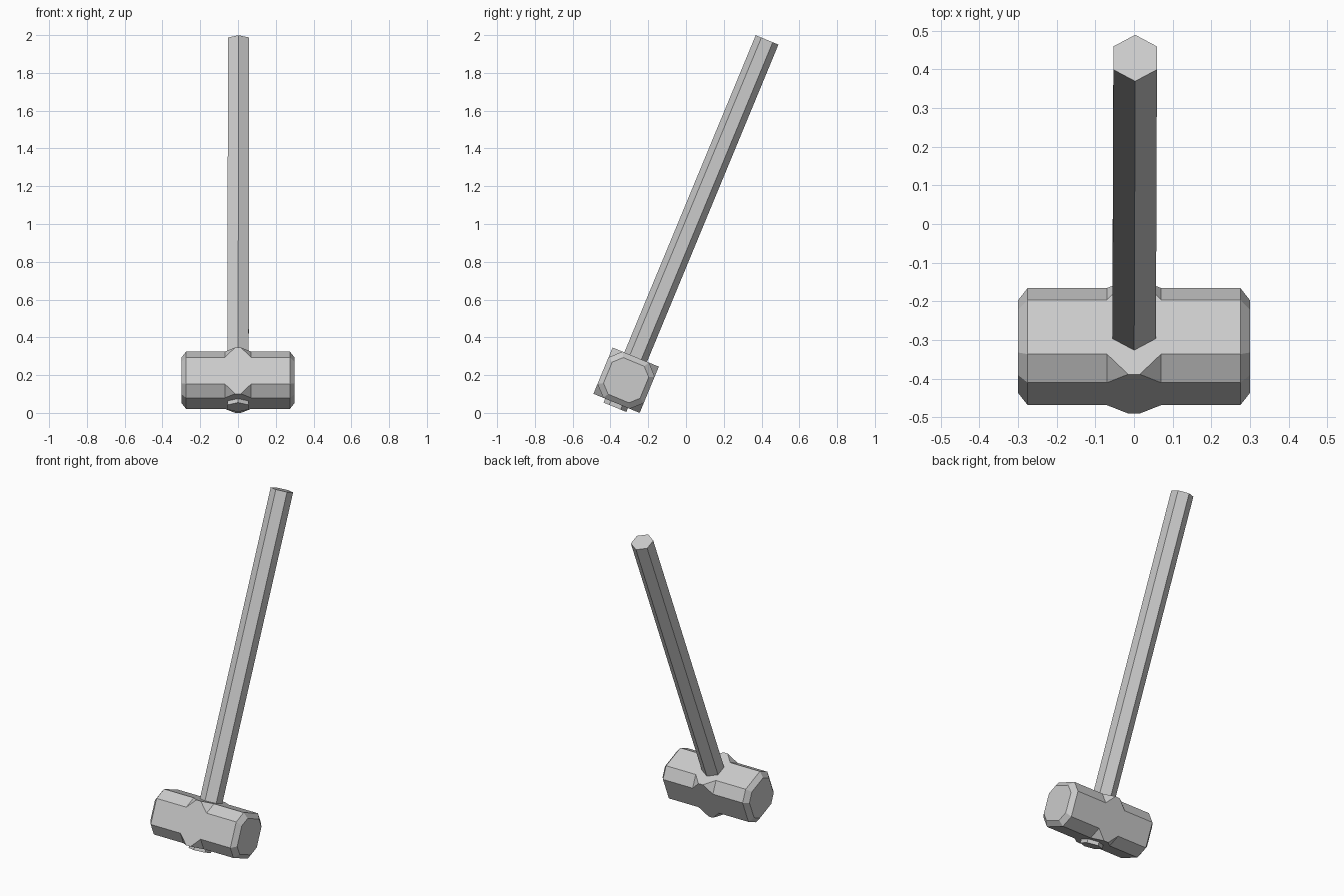
import bpy, bmesh
from math import sin, cos, radians, tau

if "Cube" in bpy.data.objects:
    bpy.data.objects.remove(bpy.data.objects["Cube"])

TILT = radians(22.5)          # the whole hammer leans towards +y
CENTRE = (0, -0.317, 0.173)   # middle of the head
HALF, FLAT = 0.1325, 0.076    # half head thickness, half width of each flat


def loft(name, rings):
    """Skin a row of equal-length rings and cap both ends."""
    bm = bmesh.new()
    loops = [[bm.verts.new(p) for p in ring] for ring in rings]
    n = len(loops[0])
    for a, b in zip(loops, loops[1:]):
        for i in range(n):
            j = (i + 1) % n
            bm.faces.new((a[i], a[j], b[j], b[i]))
    bm.faces.new(loops[0][::-1])
    bm.faces.new(loops[-1])
    bmesh.ops.remove_doubles(bm, verts=bm.verts, dist=1e-5)
    bmesh.ops.recalc_face_normals(bm, faces=bm.faces)
    mesh = bpy.data.meshes.new(name)
    bm.to_mesh(mesh)
    bm.free()
    obj = bpy.data.objects.new(name, mesh)
    bpy.context.collection.objects.link(obj)
    obj.location = CENTRE
    obj.rotation_euler.x = -TILT
    return obj


def octagon(x, h, s):
    return [(x, y, z) for y, z in ((h, -s), (h, s), (s, h), (-s, h),
                                   (-h, s), (-h, -s), (-s, -h), (s, -h))]


def hexagon(x, z, r):
    return [(x + r * sin(tau * i / 6), r * cos(tau * i / 6), z) for i in range(6)]


# Head: chamfered octagonal ends, square block in the middle
half = [(0.015, HALF, HALF), (0.07, HALF, FLAT),
        (0.275, HALF, FLAT), (0.30, HALF * 0.79, FLAT * 0.79)]
sections = [(-x, h, s) for x, h, s in reversed(half)] + half
loft("hammer_head", [octagon(*s) for s in sections])

# Handle: hexagonal shaft through the head, with a short stub below
loft("handle", [hexagon(0.0, -0.155, 0.065), hexagon(0.003, 1.95, 0.065)])
